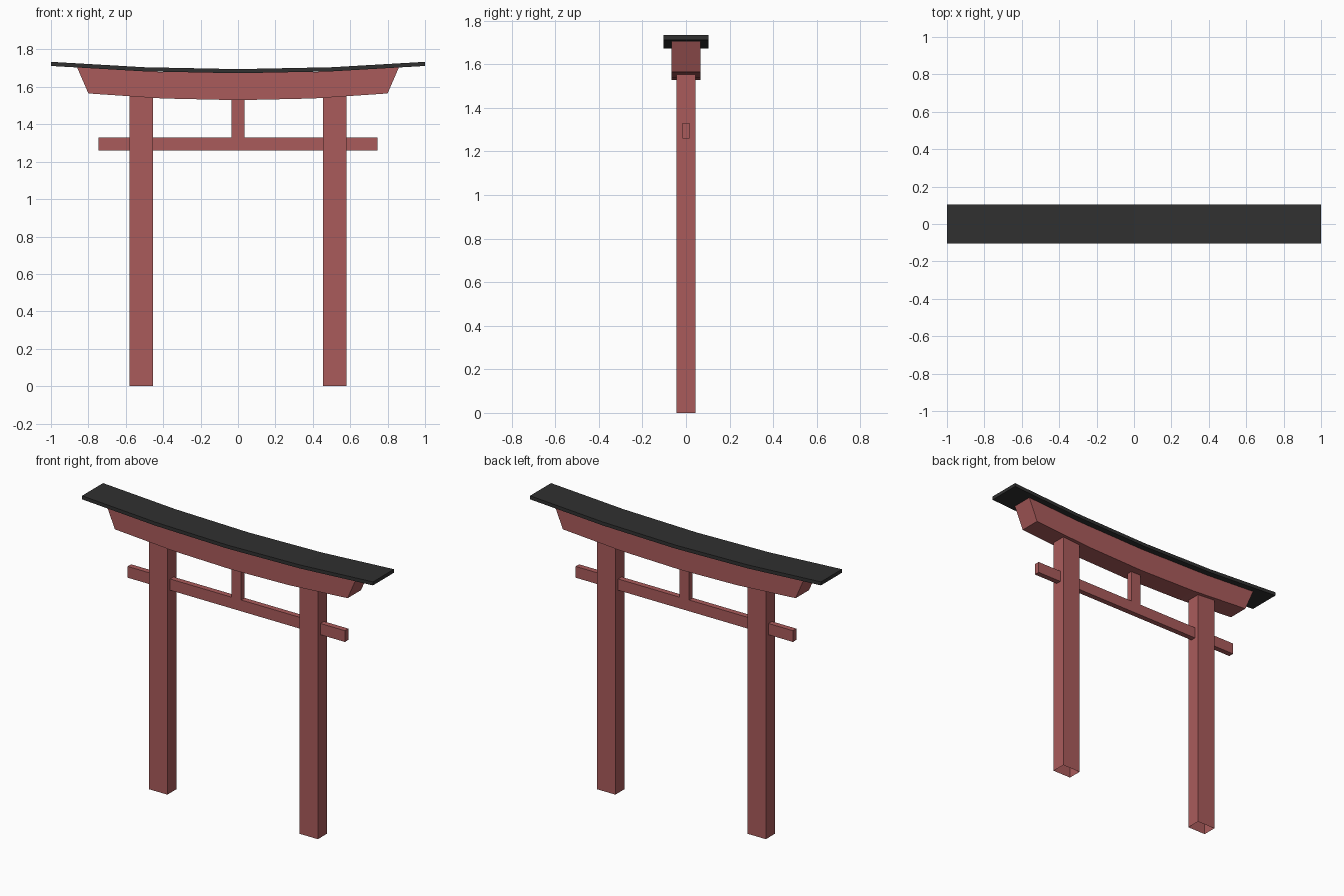
import bpy
import bmesh

if "Cube" in bpy.data.objects:
    bpy.data.objects.remove(bpy.data.objects["Cube"])


def material(name, color):
    m = bpy.data.materials.new(name)
    m.diffuse_color = color
    m.use_nodes = True
    m.node_tree.nodes["Principled BSDF"].inputs["Base Color"].default_value = m.diffuse_color
    return m


RED = material("red_paint", (0.40, 0.105, 0.105, 1))
BLACK = material("black_roof", (0.03, 0.03, 0.03, 1))


def finish(bm, name, mat):
    bmesh.ops.recalc_face_normals(bm, faces=bm.faces)
    mesh = bpy.data.meshes.new(name)
    bm.to_mesh(mesh)
    bm.free()
    mesh.materials.append(mat)
    obj = bpy.data.objects.new(name, mesh)
    bpy.context.collection.objects.link(obj)
    return obj


def box(name, x, y, z, mat, open_ends=False):
    """Box from (min, max) ranges, optionally without top and bottom."""
    bm = bmesh.new()
    bmesh.ops.create_cube(bm, size=1)
    for v in bm.verts:
        v.co = [r[0] if c < 0 else r[1] for c, r in zip(v.co, (x, y, z))]
    bm.normal_update()
    if open_ends:
        caps = [f for f in bm.faces if abs(f.normal.z) > 0.9]
        bmesh.ops.delete(bm, geom=caps, context='FACES_ONLY')
    return finish(bm, name, mat)


def curved_beam(name, lower, upper, half_depth, mat):
    """Sweep of rectangular sections between a lower and an upper line."""
    bm = bmesh.new()
    rings = []
    for (xl, zl), (xu, zu) in zip(lower, upper):
        rings.append([bm.verts.new(p) for p in (
            (xl, -half_depth, zl), (xl, half_depth, zl),
            (xu, half_depth, zu), (xu, -half_depth, zu))])
    for a, b in zip(rings, rings[1:]):
        for i in range(4):
            j = (i + 1) % 4
            bm.faces.new((a[i], a[j], b[j], b[i]))
    bm.faces.new(rings[0])
    bm.faces.new(rings[-1])
    return finish(bm, name, mat)


def arc(half_width, z_mid, z_quarter, z_end):
    zs = (z_end, z_quarter, z_mid, z_quarter, z_end)
    return [(half_width * (i - 2) / 2, z) for i, z in enumerate(zs)]


# Posts, open at the foot
for side, x in (("left", (-0.58, -0.455)), ("right", (0.455, 0.58))):
    box(side + "_post", x, (-0.044, 0.044), (0, 1.555), RED, open_ends=True)

# Tie beam through the posts and the short centre strut
box("tie_beam", (-0.747, 0.747), (-0.017, 0.017), (1.26, 1.33), RED)
box("centre_strut", (-0.034, 0.034), (-0.017, 0.017), (1.33, 1.54), RED)

# Flared lintel with upswept ends
curved_beam("lintel", arc(0.80, 1.529, 1.538, 1.565),
            arc(0.86, 1.674, 1.681, 1.704), 0.066, RED)

# Curved roof slab
curved_beam("roof", arc(1.0, 1.673, 1.683, 1.712),
            arc(1.0, 1.695, 1.705, 1.734), 0.103, BLACK)
